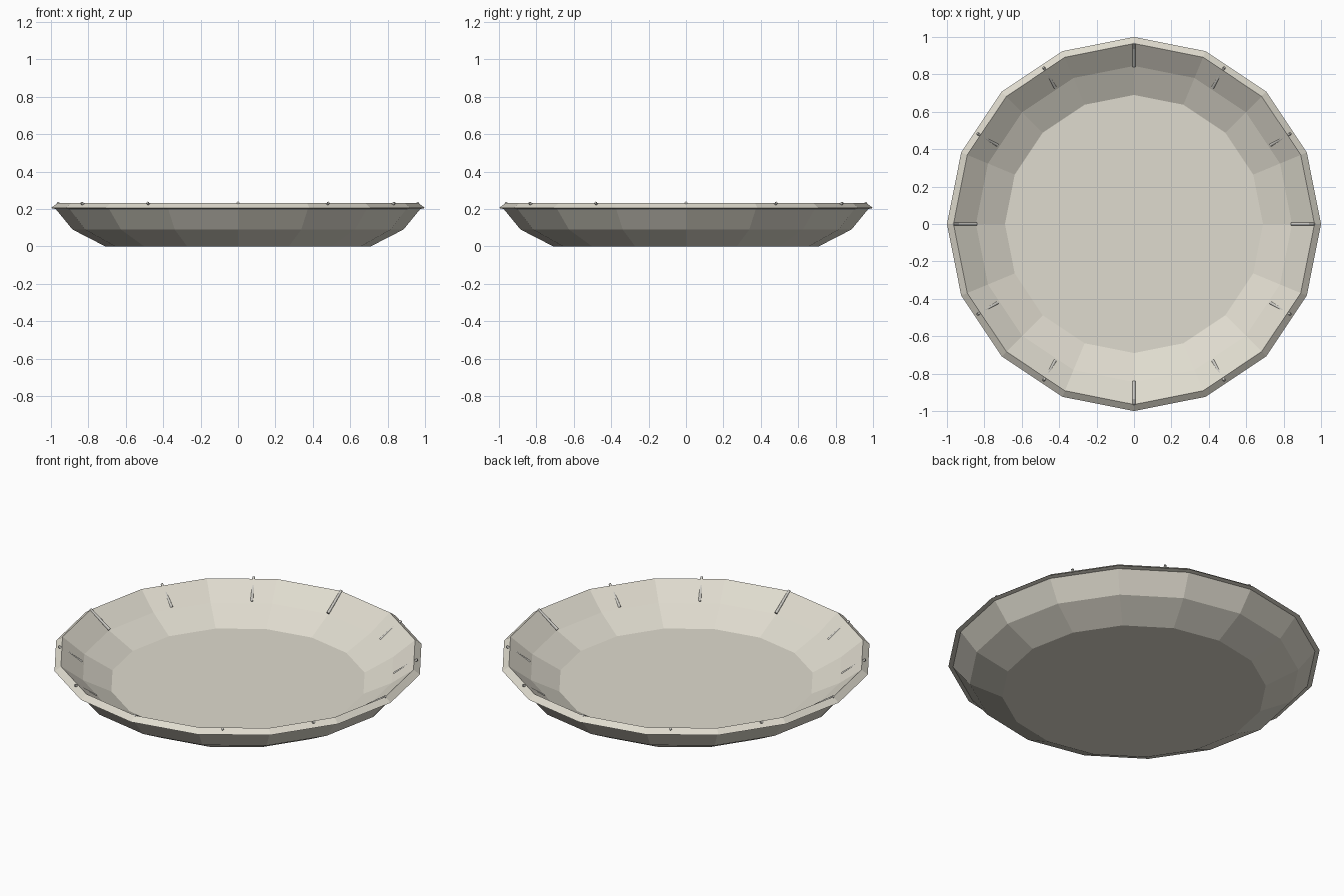
import bpy, bmesh, math
from mathutils import Vector

if "Cube" in bpy.data.objects:
    bpy.data.objects.remove(bpy.data.objects["Cube"], do_unlink=True)


def material(name, rgb):
    m = bpy.data.materials.new(name)
    m.use_nodes = True
    m.diffuse_color = (*rgb, 1)
    m.node_tree.nodes["Principled BSDF"].inputs["Base Color"].default_value = (*rgb, 1)
    return m


def finish(name, bm, mat):
    bmesh.ops.recalc_face_normals(bm, faces=bm.faces)
    mesh = bpy.data.meshes.new(name)
    bm.to_mesh(mesh)
    bm.free()
    mesh.materials.append(mat)
    ob = bpy.data.objects.new(name, mesh)
    bpy.context.collection.objects.link(ob)
    return ob


stone = material("pale warm grey", (0.74, 0.71, 0.62))
metal = material("light grey", (0.6, 0.59, 0.55))

# Dish: closed wall profile (radius, height) turned into sixteen flat sides
SIDES = 16
profile = [(0.71, 0), (0.885, 0.09), (0.975, 0.2), (1, 0.205),
           (0.965, 0.231), (0.845, 0.14), (0.69, 0.06)]
bm = bmesh.new()
rings = []
for r, z in profile:
    angles = [math.tau * i / SIDES for i in range(SIDES)]
    rings.append([bm.verts.new((r * math.cos(a), r * math.sin(a), z)) for a in angles])
for low, high in zip(rings, rings[1:]):
    for i in range(SIDES):
        j = (i + 1) % SIDES
        bm.faces.new((low[i], low[j], high[j], high[i]))
bm.faces.new(rings[0])
bm.faces.new(rings[-1])
finish("dish", bm, stone)

# Twelve thin rods lying along the inner wall, partly sunk into it
for k in range(12):
    a = math.tau * k / 12
    out = Vector((math.cos(a), math.sin(a), 0))
    start = out * 0.842 + Vector((0, 0, 0.146))
    end = out * 0.967 + Vector((0, 0, 0.233))
    axis = end - start
    bm = bmesh.new()
    bmesh.ops.create_cone(bm, cap_ends=True, segments=16, radius1=0.008,
                          radius2=0.007, depth=axis.length)
    turn = axis.to_track_quat("Z", "Y").to_matrix().to_4x4()
    turn.translation = (start + end) / 2
    bmesh.ops.transform(bm, matrix=turn, verts=bm.verts)
    finish(f"rod_{k + 1}", bm, metal)
